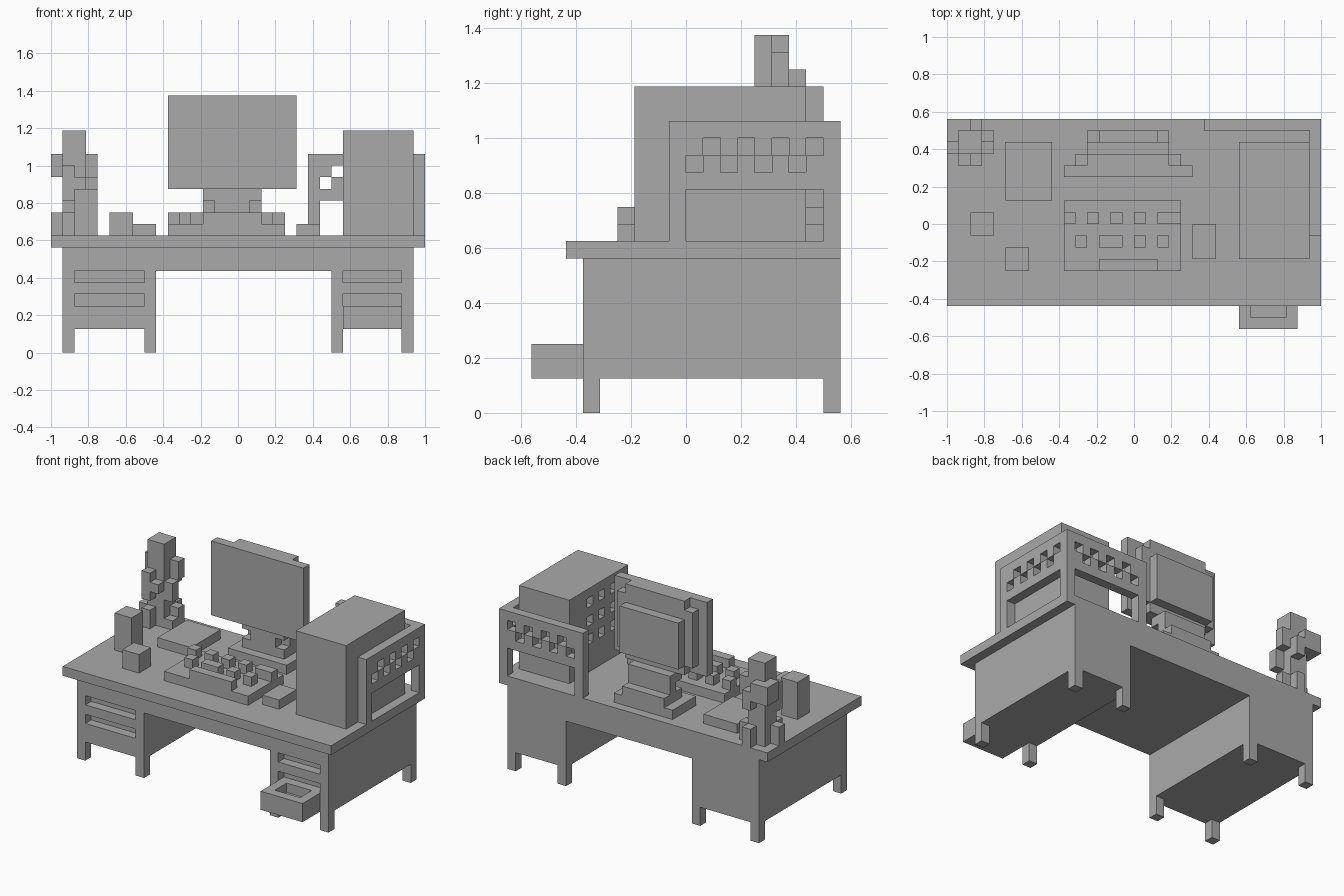
import bpy
import bmesh
import math
from itertools import product

UNIT = 1 / 16  # size of one block

old = bpy.data.objects.get("Cube")
if old:
    bpy.data.objects.remove(old, do_unlink=True)

GREY = (0.40, 0.40, 0.40, 1)
grey = bpy.data.materials.new("plain_grey")
grey.use_nodes = True
grey.diffuse_color = GREY
grey.node_tree.nodes["Principled BSDF"].inputs["Base Color"].default_value = GREY


def cells(boxes):
    """Unit cells filled by boxes given as (x0, x1, y0, y1, z0, z1)."""
    out = set()
    for x0, x1, y0, y1, z0, z1 in boxes:
        out |= set(product(range(x0, x1), range(y0, y1), range(z0, z1)))
    return out


def part(name, add, cut=()):
    """Make one block-built part: outer skin of the added minus the cut boxes."""
    solid = cells(add) - cells(cut)
    bm = bmesh.new()
    verts = {}

    def vert(p):
        if p not in verts:
            verts[p] = bm.verts.new([c * UNIT for c in p])
        return verts[p]

    for cell in solid:
        for axis, side in product(range(3), (0, 1)):
            near = list(cell)
            near[axis] += 2 * side - 1
            if tuple(near) in solid:
                continue
            u, v = (axis + 1) % 3, (axis + 2) % 3
            ring = []
            for du, dv in ((0, 0), (1, 0), (1, 1), (0, 1)):
                p = list(cell)
                p[axis] += side
                p[u] += du
                p[v] += dv
                ring.append(vert(tuple(p)))
            bm.faces.new(ring if side else ring[::-1])
    # merge flat areas where the skin has no openings
    if not cut:
        bmesh.ops.dissolve_limit(bm, angle_limit=math.radians(1),
                                 verts=bm.verts[:], edges=bm.edges[:])
    mesh = bpy.data.meshes.new(name)
    bm.to_mesh(mesh)
    bm.free()
    mesh.materials.append(grey)
    obj = bpy.data.objects.new(name, mesh)
    bpy.context.collection.objects.link(obj)
    return obj


# Desk
part("desk_top", [(-16, 16, -7, 9, 9, 10)])
part("desk_apron", [(-7, 8, -6, 9, 7, 9)])
for side, x0, x1 in (("right", -15, -7), ("left", 8, 15)):
    slots = [(x0 + 1, x1 - 1, -6, -5, z, z + 1) for z in (4, 6)]
    part(side + "_pedestal", [(x0, x1, -6, 9, 2, 9)], slots)
    part(side + "_legs", [(x, x + 1, y, y + 1, 0, 2)
                          for x in (x0, x1 - 1) for y in (-6, 8)])
part("open_drawer", [(9, 14, -9, -6, 2, 4)], [(10, 13, -8, -6, 3, 4)])

# Computer case with vent holes on its inner side
vents = [(9, 10, y, y + 1, z, z + 1) for y in (-1, 1, 3) for z in (13, 15, 17)]
part("computer_case", [(9, 15, -3, 7, 10, 19)], vents)

# Corner screen: two perforated panels meeting at the back corner
side_holes = [(15, 16, 0, 8, 10, 13)]
back_holes = [(7, 15, 8, 9, 10, 13)]
for i in range(0, 8, 2):
    for shift, z in ((0, 14), (1, 15)):
        y, x = i + shift, 7 + i + shift
        side_holes.append((15, 16, y, y + 1, z, z + 1))
        back_holes.append((x, x + 1, 8, 9, z, z + 1))
part("corner_screen", [(15, 16, -1, 9, 10, 17), (6, 16, 8, 9, 10, 17)],
     side_holes + back_holes)

# Monitor
part("monitor_panel", [(-6, 5, 4, 5, 14, 22)])
part("monitor_back", [(-5, 4, 5, 6, 15, 21), (-4, 3, 5, 6, 14, 22),
                      (-4, 3, 6, 7, 15, 20)])
part("monitor_stand", [(-4, 3, 4, 8, 10, 11), (-3, 2, 5, 8, 11, 12),
                       (-2, 1, 5, 7, 12, 13), (-3, 2, 6, 7, 12, 13),
                       (-3, 2, 5, 7, 13, 14)])

# Keyboard with two rows of keys and a space bar
part("keyboard", [(-6, 4, -4, 2, 10, 11)])
back_row = [(-6, -5), (-4, -3), (-2, -1), (0, 1), (2, 4)]
front_row = [(-5, -4), (-3, -1), (0, 1), (2, 3)]
part("keys", [(a, b, y, y + 1, 11, 12)
              for y, row in ((0, back_row), (-2, front_row), (-4, [(-3, 2)]))
              for a, b in row])

# Loose things on the desk
part("mouse", [(5, 7, -3, 0, 10, 11)])
part("book", [(-11, -7, 2, 7, 10, 11)])
part("tall_box", [(-14, -12, -1, 1, 10, 14)])
part("small_box", [(-11, -9, -4, -2, 10, 12)])

# Plant
part("plant_stem", [(-15, -13, 6, 8, 10, 19)])
part("plant_low_leaves", [(-16, -15, 6, 7, 10, 12), (-15, -14, 5, 6, 10, 12),
                          (-13, -12, 7, 8, 10, 12), (-14, -13, 8, 9, 10, 12),
                          (-13, -12, 6, 7, 10, 11)])
part("plant_high_leaves", [(-16, -15, 7, 8, 15, 17), (-15, -14, 5, 6, 13, 16),
                           (-14, -13, 5, 6, 14, 15), (-13, -12, 6, 7, 13, 15),
                           (-13, -12, 7, 8, 15, 17), (-14, -13, 8, 9, 14, 16),
                           (-15, -14, 8, 9, 15, 17), (-16, -15, 8, 9, 15, 17)])
